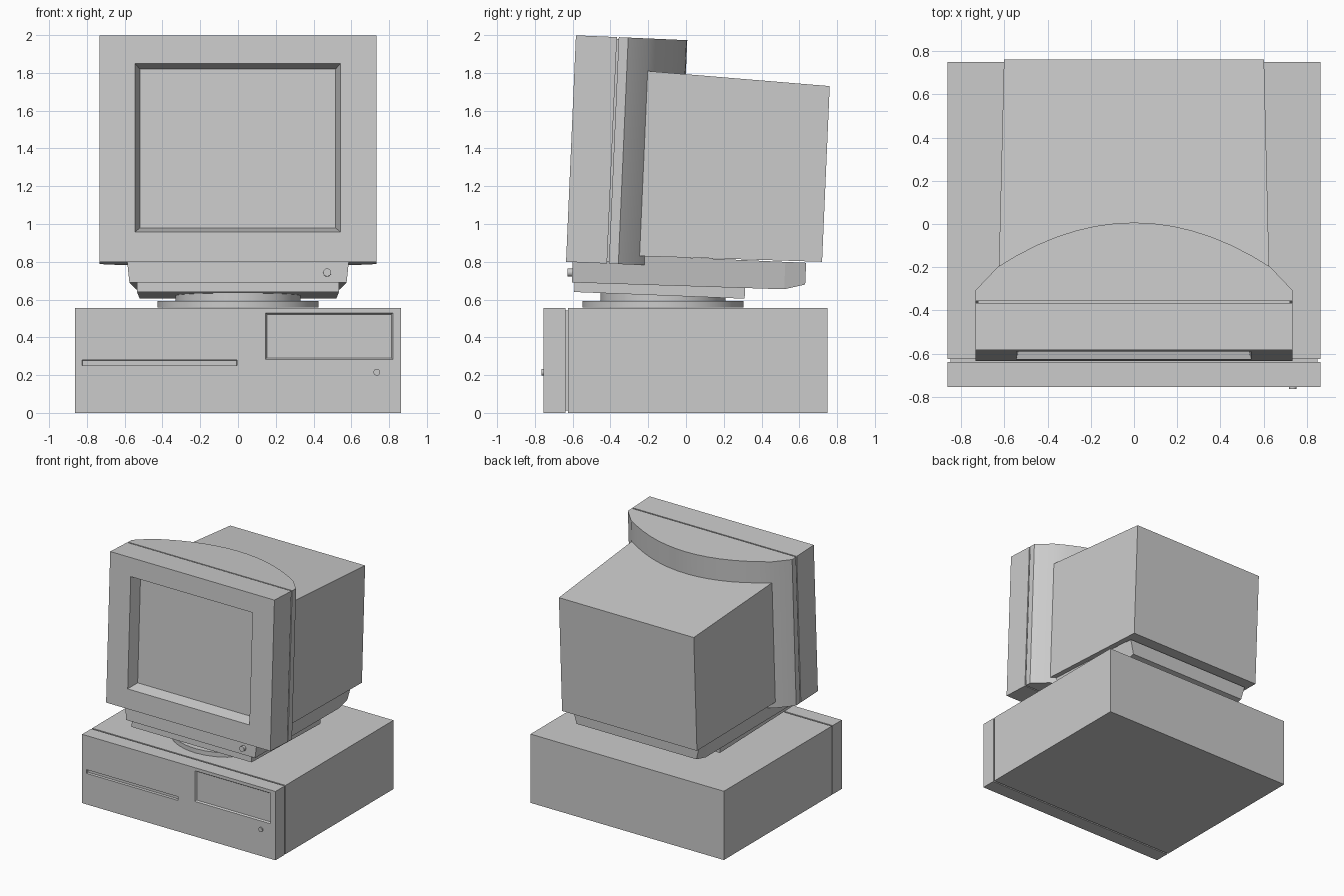
import bpy, bmesh, math
from mathutils import Matrix

cube = bpy.data.objects.get("Cube")
if cube:
    bpy.data.objects.remove(cube, do_unlink=True)

grey = bpy.data.materials.new("plain grey")
grey.use_nodes = True
COLOUR = (0.6, 0.6, 0.6, 1)
grey.diffuse_color = COLOUR
grey.node_tree.nodes["Principled BSDF"].inputs["Base Color"].default_value = COLOUR

# The monitor leans back slightly about its lower front edge
TILT = Matrix.Translation((0, -0.635, 0.8)) @ Matrix.Rotation(math.radians(-2.5), 4, "X")
FLAT = Matrix.Identity(4)


def finish(name, bm, matrix):
    bmesh.ops.recalc_face_normals(bm, faces=bm.faces)
    mesh = bpy.data.meshes.new(name)
    bm.to_mesh(mesh)
    bm.free()
    mesh.materials.append(grey)
    obj = bpy.data.objects.new(name, mesh)
    obj.matrix_world = matrix
    bpy.context.collection.objects.link(obj)
    return obj


def skin(name, rings, matrix):
    """Closed solid through rings of equal length."""
    bm = bmesh.new()
    loops = [[bm.verts.new(p) for p in ring] for ring in rings]
    n = len(loops[0])
    for a, b in zip(loops, loops[1:]):
        for i in range(n):
            j = (i + 1) % n
            bm.faces.new((a[i], a[j], b[j], b[i]))
    bm.faces.new(loops[0])
    bm.faces.new(loops[-1])
    return finish(name, bm, matrix)


def loft(name, sections, matrix=FLAT):
    """Rectangles along y, each (y, left x, right x, low z, high z)."""
    return skin(name, [[(l, y, lo), (r, y, lo), (r, y, hi), (l, y, hi)]
                       for y, l, r, lo, hi in sections], matrix)


def block(name, y0, y1, half, lo, hi, matrix=FLAT):
    return loft(name, [(y, -half, half, lo, hi) for y in (y0, y1)], matrix)


def disc(name, radius, depth, position, matrix=FLAT, forward=False, sides=32):
    bm = bmesh.new()
    bmesh.ops.create_cone(bm, cap_ends=True, segments=sides, radius1=radius,
                          radius2=radius, depth=depth)
    turn = Matrix.Rotation(math.radians(90 if forward else 0), 4, "X")
    bm.transform(Matrix.Translation(position) @ turn)
    obj = finish(name, bm, matrix)
    bpy.ops.object.select_all(action="DESELECT")
    obj.select_set(True)
    bpy.context.view_layer.objects.active = obj
    bpy.ops.object.shade_smooth_by_angle(angle=math.radians(30))
    return obj


def recess(target, face_y, depth, slope, l, r, lo, hi):
    """Sink a hole with sloping sides into a front face."""
    def section(t):
        s = slope * t
        return (face_y + depth * t, l + s, r - s, lo + s, hi - s)
    cutter = loft("cutter", [section(-0.5), section(1)], target.matrix_world.copy())
    cutter.hide_render = True
    mod = target.modifiers.new("recess", "BOOLEAN")
    mod.object = cutter
    mod.solver = "EXACT"
    bpy.context.view_layer.objects.active = target
    bpy.context.view_layer.update()
    bpy.ops.object.modifier_apply(modifier=mod.name)
    bpy.data.objects.remove(cutter, do_unlink=True)


# Computer case, with a shadow gap behind the front panel
block("case_body", -0.626, 0.75, 0.863, 0, 0.555)
block("case_gap_core", -0.65, -0.61, 0.85, 0.012, 0.543)
panel = block("case_front_panel", -0.755, -0.638, 0.863, 0, 0.555)
recess(panel, -0.755, 0.02, 0.002, -0.825, -0.005, 0.25, 0.28)
recess(panel, -0.755, 0.012, 0.008, 0.145, 0.82, 0.283, 0.53)
disc("power_button", 0.018, 0.03, (0.735, -0.75, 0.215), forward=True, sides=16)

# Swivel stand
disc("swivel_base", 0.427, 0.035, (0, -0.122, 0.575))
disc("swivel_neck", 0.33, 0.05, (0, -0.122, 0.61))

# Monitor foot and chin under the screen housing
loft("monitor_foot", [(0.05, -0.535, 0.535, -0.158, -0.09),
                      (0.953, -0.52, 0.52, -0.154, -0.08)], TILT)
skin("monitor_chin", [[(-b, y, lo), (b, y, lo), (t, y, 0.05), (-t, y, 0.05)]
                      for y, b, t, lo in ((0.035, 0.575, 0.592, -0.108),
                                          (1.16, 0.54, 0.57, -0.095),
                                          (1.27, 0.535, 0.565, -0.065))], TILT)
disc("monitor_knob", 0.021, 0.03, (0.472, 0.025, -0.056), TILT, True, 16)

# Screen bezel and the sunken screen
bezel = block("screen_bezel", 0, 0.217, 0.733, 0, 1.2, TILT)
recess(bezel, 0, 0.09, 0.025, -0.545, 0.542, 0.158, 1.05)
block("bezel_gap_core", 0.2, 0.24, 0.722, 0.01, 1.19, TILT)

# Bow-backed housing behind the bezel
STEPS = 14
bow = []
for i in range(STEPS + 1):
    x = 0.63 * (1 - 2 * i / STEPS)
    bow.append((x, 0.59 - 0.205 * (x / 0.63) ** 2))
outline = [(-0.733, 0.227), (0.733, 0.227), (0.733, 0.277)] + bow + [(-0.733, 0.277)]
housing = skin("bowed_housing", [[(x, y, z) for x, y in outline] for z in (0, 1.2)], TILT)
bpy.ops.object.select_all(action="DESELECT")
housing.select_set(True)
bpy.context.view_layer.objects.active = housing
bpy.ops.object.shade_smooth_by_angle(angle=math.radians(20))

# Tapered rear case of the tube
loft("tube_case", [(0.375, -0.626, 0.626, 0.047, 1.028),
                   (1.354, -0.602, 0.602, 0.059, 0.99)], TILT)
